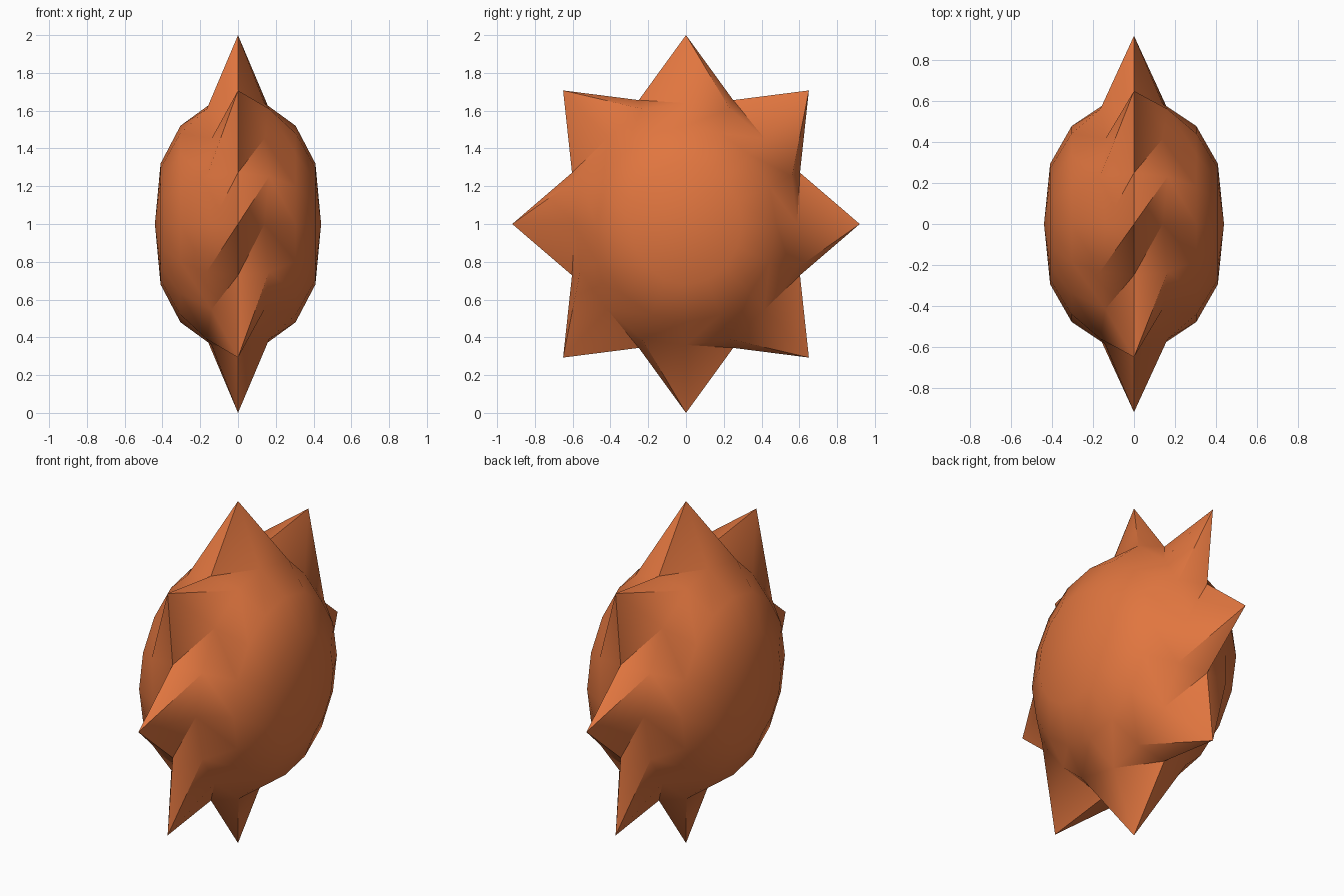
import bpy, bmesh
from math import sin, cos, pi

if "Cube" in bpy.data.objects:
    bpy.data.objects.remove(bpy.data.objects["Cube"])

N = 16                      # 8 spikes alternating with 8 valleys
SY = 0.92                   # slight flattening along y
# (x, radius on spike line, x, radius on valley line), from dome to rim
RINGS = [(0.41, 0.32, 0.41, 0.32), (0.305, 0.52, 0.305, 0.52), (0.14, 0.64, 0.165, 0.66)]

bm = bmesh.new()


def ring(xs, rs, xv, rv):
    out = []
    for i in range(N):
        x, r = (xs, rs) if i % 2 == 0 else (xv, rv)
        a = 2 * pi * i / N
        out.append(bm.verts.new((x, r * sin(a) * SY, 1 + r * cos(a))))
    return out


# star-shaped rim shared by both halves
rim = ring(0, 1.0, 0, 0.71)

# domed half on each side
for s in (1, -1):
    pole = bm.verts.new((s * 0.44, 0, 1))
    rings = [ring(s * a, b, s * c, d) for a, b, c, d in RINGS]
    for i in range(N):
        j = (i + s) % N
        bm.faces.new((pole, rings[0][i], rings[0][j]))
        for inner, outer in zip(rings, rings[1:]):
            bm.faces.new((inner[i], outer[i], outer[j], inner[j]))
        # spike flanks
        last = rings[-1]
        bm.faces.new((last[i], rim[i], last[j]))
        bm.faces.new((rim[i], rim[j], last[j]))

bmesh.ops.recalc_face_normals(bm, faces=bm.faces)
me = bpy.data.meshes.new("spiked_sun")
bm.to_mesh(me)
bm.free()
sun = bpy.data.objects.new("spiked_sun", me)
bpy.context.collection.objects.link(sun)

# orange surface
mat = bpy.data.materials.new("orange")
mat.diffuse_color = (0.75, 0.18, 0.05, 1)
mat.use_nodes = True
mat.node_tree.nodes["Principled BSDF"].inputs["Base Color"].default_value = mat.diffuse_color
me.materials.append(mat)

bpy.context.view_layer.objects.active = sun
sun.select_set(True)
bpy.ops.object.shade_smooth_by_angle(angle=0.7)
